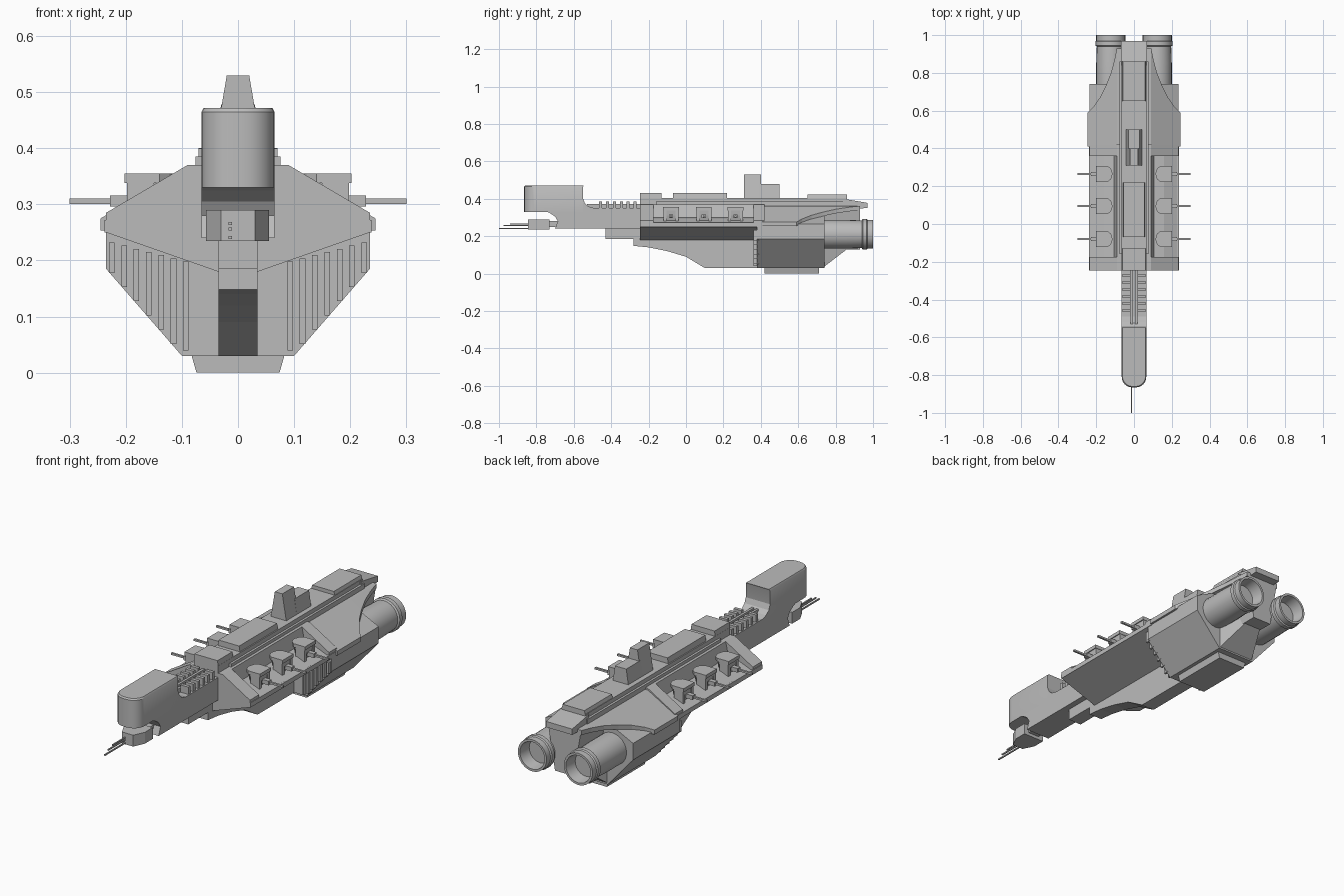
import bpy, bmesh, math

cube = bpy.data.objects.get("Cube")
if cube:
    bpy.data.objects.remove(cube)

grey = bpy.data.materials.new("hull grey")
grey.use_nodes = True
grey.diffuse_color = (0.5, 0.5, 0.5, 1)
grey.node_tree.nodes["Principled BSDF"].inputs["Base Color"].default_value = (0.5, 0.5, 0.5, 1)


def loft(name, rings, cap=True):
    """Skin a list of equal-length closed rings."""
    bm = bmesh.new()
    rows = [[bm.verts.new(p) for p in ring] for ring in rings]
    n = len(rows[0])
    for a, b in zip(rows, rows[1:]):
        for i in range(n):
            j = (i + 1) % n
            bm.faces.new((a[i], a[j], b[j], b[i]))
    if cap:
        bm.faces.new(rows[0])
        bm.faces.new(rows[-1])
    bmesh.ops.recalc_face_normals(bm, faces=bm.faces)
    mesh = bpy.data.meshes.new(name)
    bm.to_mesh(mesh)
    bm.free()
    mesh.materials.append(grey)
    ob = bpy.data.objects.new(name, mesh)
    bpy.context.collection.objects.link(ob)
    return ob


def box(name, x, y, z):
    return loft(name, [[(x[0], y[0], h), (x[1], y[0], h), (x[1], y[1], h), (x[0], y[1], h)] for h in z])


def slab(name, w, y, z, top=None):
    """Box centred on x with an optional narrower top."""
    top = w if top is None else top
    return loft(name, [[(-k, y[0], h), (k, y[0], h), (k, y[1], h), (-k, y[1], h)]
                       for k, h in ((w, z[0]), (top, z[1]))])


def side_prism(name, yz, w):
    return loft(name, [[(x, y, z) for y, z in yz] for x in (-w, w)])


def plan_prism(name, xy, z):
    return loft(name, [[(x, y, h) for x, y in xy] for h in z])


def section(half, y):
    """Mirror a half cross-section (top to bottom) across x."""
    return [(x, y, z) for x, z in half] + [(-x, y, z) for x, z in reversed(half)]


def smooth(ob):
    bpy.ops.object.select_all(action='DESELECT')
    ob.select_set(True)
    bpy.context.view_layer.objects.active = ob
    bpy.ops.object.shade_smooth_by_angle(angle=math.radians(30))


def tube(name, profile, x, z, sides, cap=True):
    """Round part along y from (y, radius) pairs."""
    turn = [2 * math.pi * i / sides for i in range(sides)]
    return loft(name, [[(x + r * math.cos(a), y, z + r * math.sin(a)) for a in turn] for y, r in profile], cap)


# Bow: rounded head, curved chin and neck
corner = [(0.01 + 0.055 * math.cos(a), -0.81 - 0.055 * math.sin(a))
          for a in [math.pi / 2 * i / 6 for i in range(7)]]
outline = [(0.065, -0.55)] + corner
outline += [(-x, y) for x, y in reversed(outline)]
inner = [(x * 0.94, y * 0.994) for x, y in outline]
head = loft("bow_head", [[(x, y, z) for x, y in ring] for ring, z in
                         ((outline, 0.33), (outline, 0.465), (inner, 0.472))])
smooth(head)
side_prism("neck", [(-0.76, 0.335), (-0.73, 0.325), (-0.70, 0.305), (-0.685, 0.28), (-0.70, 0.24),
                    (-0.2, 0.24), (-0.2, 0.35), (-0.49, 0.35), (-0.52, 0.358), (-0.54, 0.375),
                    (-0.55, 0.40), (-0.6, 0.40)], 0.065)

# Neck ribs and rails
for s in (-1, 1):
    box("neck_rail", sorted((s * 0.006, s * 0.018)), (-0.53, -0.24), (0.345, 0.372))
    for i in range(6):
        y = -0.465 + i * 0.037
        box("neck_rib", sorted((s * 0.018, s * 0.06)), (y, y + 0.016), (0.345, 0.385))

# Chin gun with thin barrels
plan_prism("chin_gun", [(-0.03, -0.845), (0.03, -0.845), (0.055, -0.79), (0.055, -0.73),
                        (-0.057, -0.73), (-0.057, -0.79)], (0.235, 0.29))
slab("chin_gun_mount", 0.03, (-0.75, -0.67), (0.25, 0.28))
for y, z in ((-1.0, 0.241), (-0.975, 0.256), (-0.94, 0.266)):
    box("chin_barrel", (-0.017, -0.011), (y, -0.8), (z - 0.003, z + 0.003))

# Keel under the hull
side_prism("keel", [(-0.43, 0.25), (-0.43, 0.185), (-0.28, 0.185), (-0.28, 0.148), (-0.2, 0.14), (-0.1, 0.12),
                    (0, 0.09), (0.1, 0.03), (0.5, 0.03), (0.5, 0.25)], 0.035)

# Forward hull: nose wall, undercut deck and aft wall
tall = [(0.09, 0.37), (0.235, 0.285), (0.235, 0.25), (0.035, 0.18)]
wall = [(0.09, 0.37), (0.105, 0.30), (0.16, 0.295), (0.235, 0.265), (0.235, 0.25), (0.035, 0.18)]
loft("hull_nose_wall", [section(tall, -0.245), section(tall, -0.175)])
loft("gun_deck", [section(wall, -0.175), section(wall, 0.36)])
loft("hull_aft_wall", [section(tall, 0.36), section(tall, 0.42)])
for s in (-1, 1):
    box("deck_lip", sorted((s * 0.228, s * 0.238)), (-0.245, 0.41), (0.25, 0.272))

# Rear lower hull with ribbed front and belly plate
belly = [(0.09, 0.335), (0.235, 0.265), (0.235, 0.185), (0.1, 0.03)]
loft("rear_hull", [section(belly, 0.38), section(belly, 0.74)])
slab("belly_plate", 0.074, (0.42, 0.71), (0, 0.035), 0.084)
for s in (-1, 1):
    for i in range(7):
        x = 0.088 + i * 0.022
        low = 0.04 + max(0, x - 0.1) * 1.15
        box("front_rib", sorted((s * x, s * (x + 0.01))), (0.362, 0.39), (low, 0.175 + x * 0.26))

# Swept armour roof narrowing toward the stern
rings = []
for y, w in ((0.41, 0.245), (0.59, 0.245), (0.62, 0.215), (0.67, 0.18), (0.73, 0.15), (0.80, 0.122),
             (0.87, 0.103), (0.93, 0.091)):
    edge = 0.275 + (0.245 - w) * 0.56
    rings.append(section([(0.09, 0.362), (w, edge), (w, edge - 0.022), (0.05, edge - 0.022)], y))
loft("armour_roof", rings)

# Stern core and sloped tail between the engines
slab("stern_core", 0.05, (0.7, 0.93), (0.13, 0.35), 0.088)
loft("tail_wedge", [[(-w, y, z), (w, y, z), (w, y, 0.2), (-w, y, 0.2)]
                    for y, w, z in ((0.73, 0.1, 0.03), (0.86, 0.045, 0.13))])

# Spine and raised plates along the top
slab("spine", 0.065, (-0.245, 0.86), (0.25, 0.405))
slab("spine_shoulder", 0.076, (-0.16, 0.86), (0.36, 0.385))
slab("spine_front_block", 0.065, (-0.245, -0.13), (0.40, 0.43), 0.062)
slab("spine_mid_plate", 0.06, (-0.07, 0.22), (0.40, 0.432), 0.055)
slab("spine_rear_plate", 0.064, (0.65, 0.86), (0.40, 0.422), 0.058)
side_prism("stern_deck", [(0.84, 0.345), (0.97, 0.35), (0.97, 0.378), (0.84, 0.4)], 0.07)

# Bridge tower
slab("bridge_tower", 0.042, (0.31, 0.40), (0.40, 0.53), 0.02)
slab("bridge_annex", 0.042, (0.39, 0.50), (0.40, 0.478), 0.03)

# Broadside turrets and engines on both sides
for s in (-1, 1):
    for y in (-0.08, 0.095, 0.265):
        cap = [(0.202, -0.042), (0.202, 0.042), (0.14, 0.042), (0.122, 0.028),
               (0.113, 0), (0.122, -0.028), (0.14, -0.042)]
        plan_prism("turret_cap", [(s * a, y + b) for a, b in cap], (0.338, 0.355))
        loft("turret_body", [[(s * a * k + s * 0.165 * (1 - k), y + b * k, z) for a, b in cap]
                             for k, z in ((0.6, 0.285), (0.78, 0.31), (0.88, 0.34))])
        for d in (-0.032, 0.032):
            box("turret_cheek", sorted((s * 0.15, s * 0.198)), (y + d - 0.008, y + d + 0.008), (0.275, 0.34))
        box("gun_sleeve", sorted((s * 0.15, s * 0.228)), (y - 0.011, y + 0.011), (0.296, 0.316))
        box("gun_barrel", sorted((s * 0.22, s * 0.3)), (y - 0.005, y + 0.005), (0.301, 0.310))
    engine = tube("engine", [(0.6, 0.07), (0.74, 0.077), (0.85, 0.077), (0.94, 0.074), (0.945, 0.082),
                             (0.965, 0.082), (0.97, 0.077), (1.0, 0.077), (1.0, 0.066), (0.94, 0.058)],
                  s * 0.123, 0.21, 24)
    smooth(engine)
